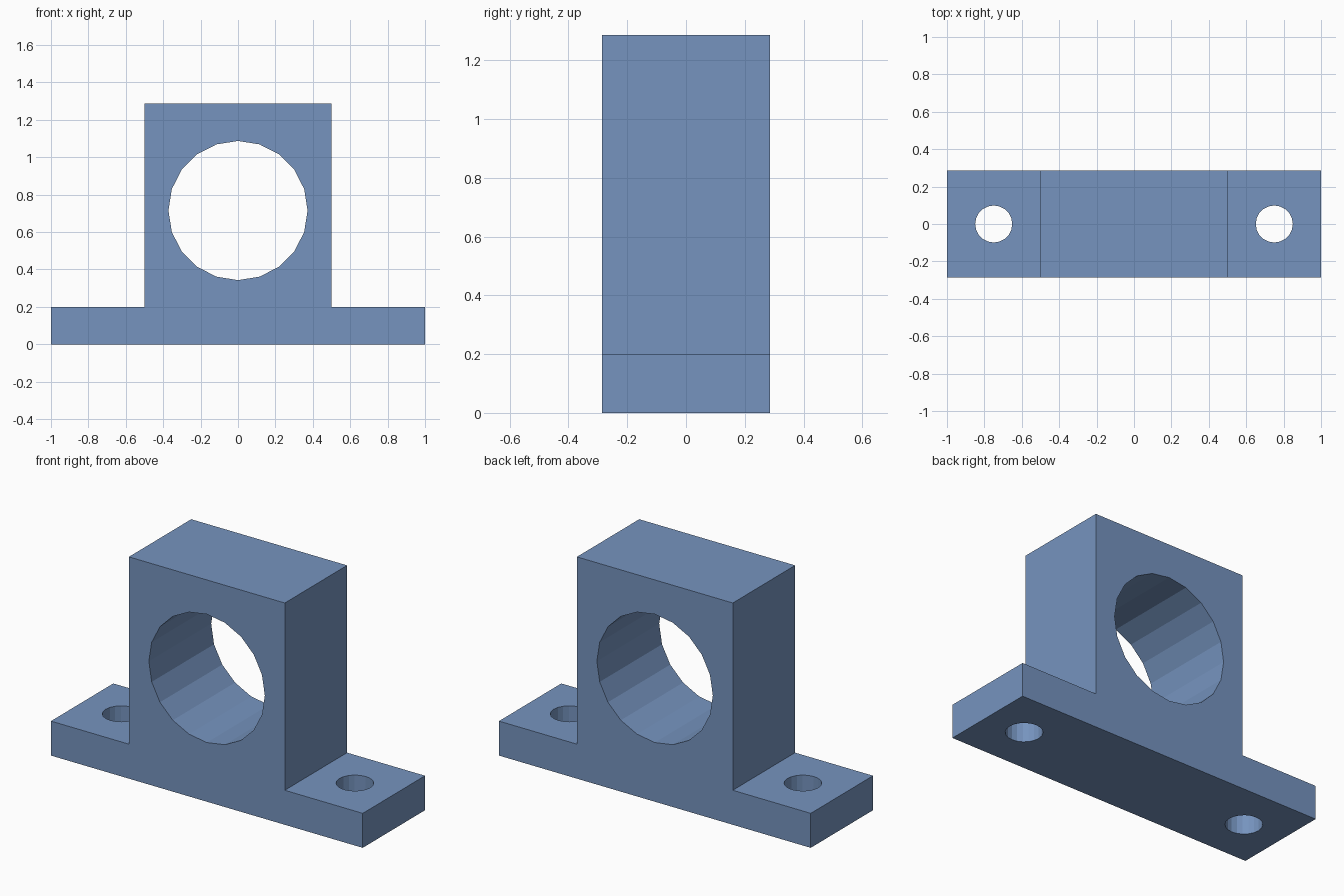
import bpy
from math import radians

default = bpy.data.objects.get("Cube")
if default:
    bpy.data.objects.remove(default, do_unlink=True)

DEPTH = 0.571
BASE_TOP = 0.2
TOP = 1.286
BORE_Z = 0.715

blue = bpy.data.materials.new("steel blue")
blue.use_nodes = True
color = (0.18, 0.295, 0.52, 1.0)
blue.diffuse_color = color
blue.node_tree.nodes["Principled BSDF"].inputs["Base Color"].default_value = color


def extruded_profile(name, outline):
    """Solid with an outline in the xz plane, extruded through the depth."""
    n = len(outline)
    verts = [(x, y, z) for y in (-DEPTH / 2, DEPTH / 2) for x, z in outline]
    faces = [tuple(range(n)), tuple(reversed(range(n, 2 * n)))]
    faces += [(i, i + n, (i + 1) % n + n, (i + 1) % n) for i in range(n)]
    mesh = bpy.data.meshes.new(name)
    mesh.from_pydata(verts, [], faces)
    mesh.materials.append(blue)
    obj = bpy.data.objects.new(name, mesh)
    bpy.context.collection.objects.link(obj)
    return obj


def drill(target, name, radius, location, rotation=(0, 0, 0)):
    """Cut a 20-sided through hole."""
    bpy.ops.mesh.primitive_cylinder_add(
        vertices=20, radius=radius, depth=1, location=location, rotation=rotation)
    cutter = bpy.context.object
    cutter.name = name
    cutter.data.materials.append(blue)
    cutter.hide_render = True
    cut = target.modifiers.new(name, "BOOLEAN")
    cut.operation = "DIFFERENCE"
    cut.solver = "EXACT"
    cut.object = cutter
    bpy.context.view_layer.objects.active = target
    bpy.ops.object.modifier_apply(modifier=cut.name)
    bpy.data.objects.remove(cutter, do_unlink=True)


# Block and foot flanges as one solid
half = [(1, 0), (1, BASE_TOP), (0.5, BASE_TOP), (0.5, TOP)]
outline = half + [(-x, z) for x, z in reversed(half)]
block = extruded_profile("bearing_block", outline)

# Main bore through the front, bolt holes through the flanges
drill(block, "shaft_bore", 0.372, (0, 0, BORE_Z), (radians(90), 0, 0))
for side in (-1, 1):
    drill(block, "bolt_hole", 0.099, (side * 0.75, 0, 0.1))
